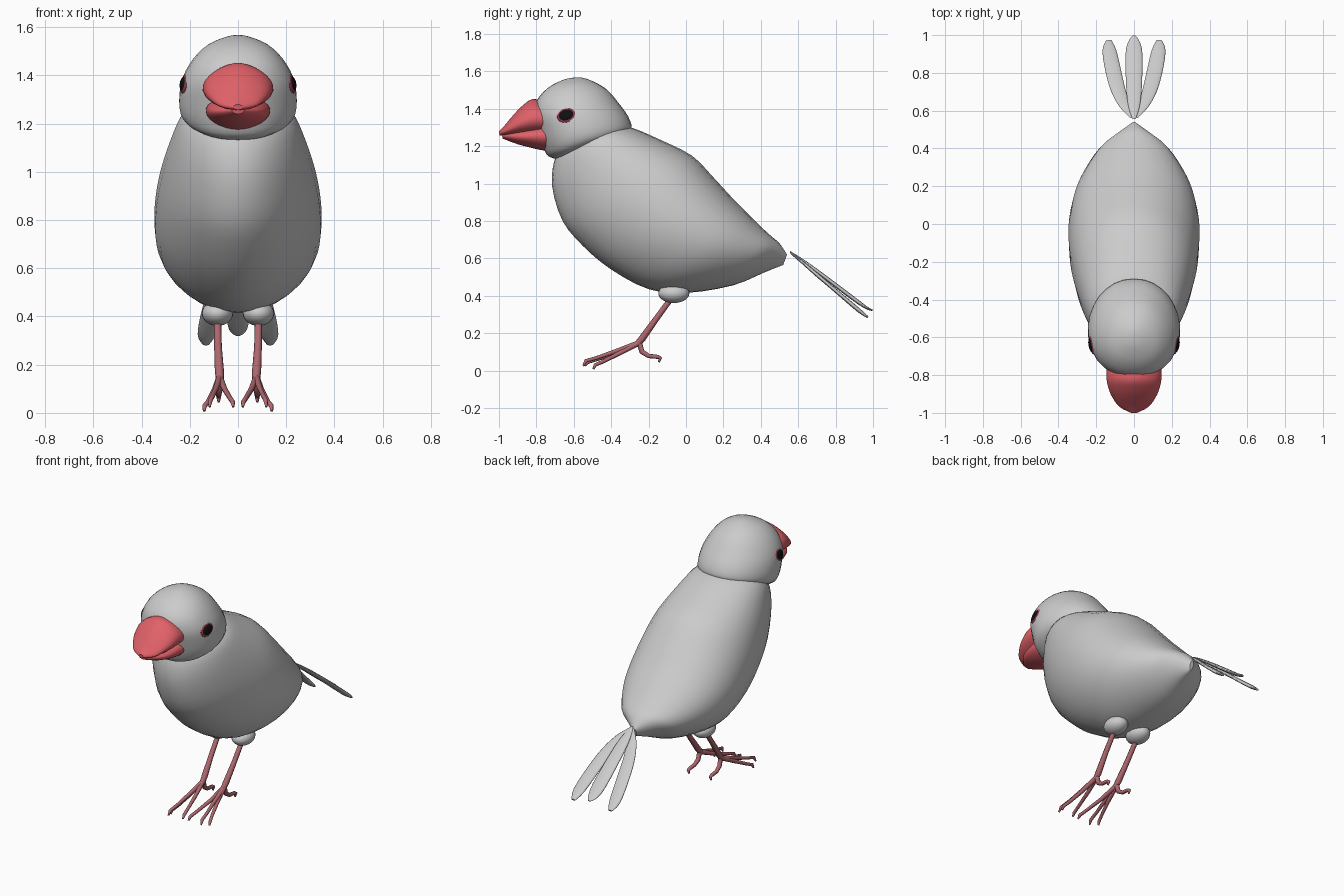
import bpy, bmesh, math
from mathutils import Vector, Quaternion


def material(name, rgb):
    m = bpy.data.materials.new(name)
    m.diffuse_color = (*rgb, 1)
    return m


RED = material("coral", (0.75, 0.12, 0.14))
PINK = material("dusky_pink", (0.42, 0.14, 0.16))
RIM = material("eye_rim_red", (0.30, 0.04, 0.07))
BLACK = material("black", (0.005, 0.005, 0.005))


def catmull(a, b, c, d, t):
    return [0.5 * (2 * q + (r - p) * t + (2 * p - 5 * q + 4 * r - s) * t * t
                   + (3 * q - p - 3 * r + s) * t ** 3) for p, q, r, s in zip(a, b, c, d)]


def loft(name, rings, mat=None, seg=28, steps=3, egg=0.0, power=1.0):
    """Skin rings (y1, z1, y2, z2, half width, centre x).
    egg widens the first end of each ring, power > 1 makes it more diamond-like."""
    rings = [tuple(r) + (0,) * (6 - len(r)) for r in rings]
    fine = []
    for i in range(len(rings) - 1):
        a, d = rings[max(i - 1, 0)], rings[min(i + 2, len(rings) - 1)]
        fine += [catmull(a, rings[i], rings[i + 1], d, k / steps) for k in range(steps)]
    fine.append(rings[-1])
    bm = bmesh.new()
    loops = []
    for y1, z1, y2, z2, w, cx in fine:
        loop = []
        for k in range(seg):
            t = 2 * math.pi * k / seg
            c, s = math.cos(t), math.sin(t)
            u = 0.5 + 0.5 * c
            x = cx + w * math.copysign(abs(s) ** power, s) * (1 + egg * c)
            loop.append(bm.verts.new((x, y2 + (y1 - y2) * u, z2 + (z1 - z2) * u)))
        loops.append(loop)
    for p, q in zip(loops, loops[1:]):
        for k in range(seg):
            n = (k + 1) % seg
            bm.faces.new((p[k], p[n], q[n], q[k]))
    bm.faces.new(loops[0])
    bm.faces.new(loops[-1])
    bmesh.ops.recalc_face_normals(bm, faces=bm.faces)
    for f in bm.faces:
        f.smooth = len(f.verts) == 4
    me = bpy.data.meshes.new(name)
    bm.to_mesh(me)
    bm.free()
    ob = bpy.data.objects.new(name, me)
    bpy.context.collection.objects.link(ob)
    if mat:
        me.materials.append(mat)


def ellipsoid(name, loc, size, mat=None, facing=None, roll=0):
    bpy.ops.mesh.primitive_uv_sphere_add(segments=24, ring_count=14, location=loc)
    ob = bpy.context.object
    ob.name = name
    ob.scale = size
    if facing:
        q = Vector(facing).to_track_quat('X', 'Z') @ Quaternion((1, 0, 0), roll)
        ob.rotation_euler = q.to_euler()
    bpy.ops.object.shade_smooth()
    if mat:
        ob.data.materials.append(mat)


def tube(name, points, mat):
    """Tapered round tube through (x, y, z, radius) points."""
    cu = bpy.data.curves.new(name, 'CURVE')
    cu.dimensions = '3D'
    cu.bevel_depth = 1
    cu.bevel_resolution = 2
    cu.use_fill_caps = True
    sp = cu.splines.new('POLY')
    sp.points.add(len(points) - 1)
    for p, (x, y, z, r) in zip(sp.points, points):
        p.co = (x, y, z, 1)
        p.radius = r
    sp.use_smooth = True
    cu.materials.append(mat)
    bpy.context.collection.objects.link(bpy.data.objects.new(name, cu))


# Body, neck to rump
loft("body", [
    (-0.36, 1.31, -0.66, 1.20, 0.19), (-0.28, 1.295, -0.705, 1.12, 0.235),
    (-0.14, 1.235, -0.715, 0.98, 0.275), (0.03, 1.15, -0.66, 0.80, 0.315),
    (0.14, 1.04, -0.55, 0.665, 0.338), (0.25, 0.92, -0.40, 0.54, 0.342),
    (0.33, 0.84, -0.20, 0.435, 0.32), (0.40, 0.77, 0.0, 0.415, 0.27),
    (0.46, 0.715, 0.25, 0.455, 0.19), (0.50, 0.68, 0.42, 0.525, 0.095),
    (0.54, 0.62, 0.52, 0.565, 0.012)], egg=0.17)

# Head, chin to crown
loft("head", [
    (-0.66, 1.125, -0.45, 1.20, 0.10), (-0.735, 1.145, -0.33, 1.265, 0.20),
    (-0.765, 1.20, -0.29, 1.295, 0.238), (-0.79, 1.28, -0.31, 1.36, 0.243),
    (-0.81, 1.36, -0.36, 1.43, 0.228), (-0.80, 1.44, -0.42, 1.50, 0.185),
    (-0.74, 1.51, -0.49, 1.543, 0.125), (-0.66, 1.553, -0.55, 1.565, 0.05),
    (-0.61, 1.565, -0.59, 1.567, 0.008)], egg=0.08, power=0.92)

# Beak
loft("upper_beak", [
    (-0.72, 1.43, -0.72, 1.27, 0.14), (-0.815, 1.452, -0.80, 1.262, 0.146),
    (-0.87, 1.42, -0.87, 1.258, 0.135), (-0.92, 1.37, -0.92, 1.257, 0.113),
    (-0.97, 1.31, -0.965, 1.256, 0.078), (-1.0, 1.28, -0.997, 1.257, 0.02)],
    RED, egg=-0.15, power=1.2)
loft("lower_beak", [
    (-0.68, 1.33, -0.68, 1.165, 0.13), (-0.78, 1.315, -0.78, 1.18, 0.132),
    (-0.90, 1.285, -0.90, 1.21, 0.10), (-0.985, 1.265, -0.98, 1.24, 0.025)],
    RED, egg=0.1, power=1.1)

# Central tail feather
loft("tail_feather_middle", [
    (0.555, 0.64, 0.555, 0.63, 0.008), (0.62, 0.60, 0.62, 0.582, 0.03),
    (0.72, 0.53, 0.715, 0.508, 0.042), (0.90, 0.395, 0.89, 0.375, 0.046),
    (0.965, 0.345, 0.96, 0.33, 0.032), (1.0, 0.325, 0.995, 0.318, 0.008)], seg=14)

for side, s in (("right", 1), ("left", -1)):
    # Outer tail feathers
    loft("tail_feather_" + side, [
        (0.56, 0.632, 0.56, 0.622, 0.01, 0.01 * s), (0.62, 0.59, 0.62, 0.57, 0.035, 0.042 * s),
        (0.70, 0.525, 0.695, 0.503, 0.04, 0.08 * s), (0.80, 0.44, 0.795, 0.418, 0.043, 0.107 * s),
        (0.92, 0.34, 0.915, 0.315, 0.038, 0.13 * s), (0.975, 0.29, 0.97, 0.28, 0.014, 0.133 * s)], seg=14)
    # Eyes with rim
    n = (0.95 * s, -0.2, 0.22)
    ellipsoid("eye_rim_" + side, (0.222 * s, -0.64, 1.365), (0.013, 0.051, 0.040), RIM, n, 0.3 * s)
    ellipsoid("eye_" + side, (0.223 * s, -0.64, 1.365), (0.017, 0.044, 0.033), BLACK, n, 0.3 * s)
    # Thigh, shank and toes
    ellipsoid("thigh_" + side, (0.085 * s, -0.065, 0.413), (0.065, 0.083, 0.052))
    tube("leg_" + side, [(0.085 * s, -0.08, 0.385, 0.015), (0.083 * s, -0.16, 0.275, 0.016),
                         (0.077 * s, -0.235, 0.17, 0.019), (0.075 * s, -0.265, 0.137, 0.016)], PINK)
    toes = {
        "outer": [(0.10, -0.36, 0.09, 0.012), (0.125, -0.45, 0.045, 0.010),
                  (0.138, -0.485, 0.03, 0.010), (0.14, -0.495, 0.008, 0.006)],
        "middle": [(0.09, -0.37, 0.105, 0.012), (0.105, -0.47, 0.07, 0.010),
                   (0.115, -0.535, 0.052, 0.010), (0.118, -0.55, 0.025, 0.005)],
        "inner": [(0.055, -0.36, 0.098, 0.012), (0.035, -0.46, 0.065, 0.010),
                  (0.022, -0.525, 0.045, 0.010), (0.02, -0.54, 0.025, 0.005)],
        "back": [(0.077, -0.235, 0.10, 0.014), (0.08, -0.20, 0.078, 0.012),
                 (0.08, -0.15, 0.073, 0.011), (0.08, -0.137, 0.066, 0.010), (0.08, -0.145, 0.045, 0.005)]}
    for toe, pts in toes.items():
        tube(f"{toe}_toe_{side}", [(0.076 * s, -0.25, 0.148, 0.015)]
             + [(x * s, y, z, r) for x, y, z, r in pts], PINK)
